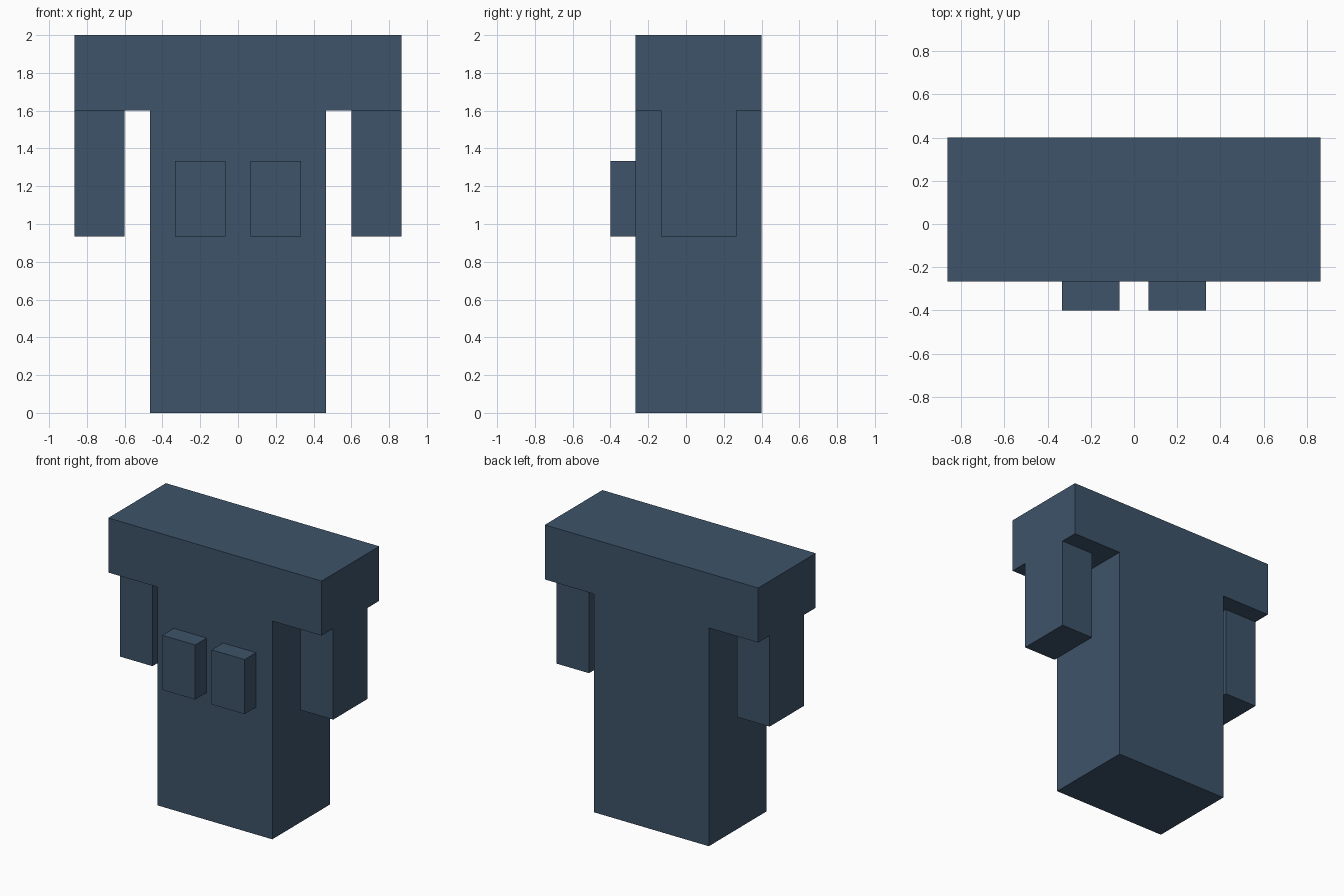
import bpy
import bmesh

cube = bpy.data.objects.get("Cube")
if cube:
    bpy.data.objects.remove(cube, do_unlink=True)

# Single slate blue material
slate = bpy.data.materials.new("slate_blue")
slate.use_nodes = True
COLOUR = (0.047, 0.087, 0.144, 1.0)
slate.diffuse_color = COLOUR
slate.node_tree.nodes["Principled BSDF"].inputs["Base Color"].default_value = COLOUR


def extrude_profile(name, outline, y_front, y_back):
    """Extrude an (x, z) outline from y_front to y_back."""
    bm = bmesh.new()
    face = bm.faces.new([bm.verts.new((x, y_front, z)) for x, z in outline])
    result = bmesh.ops.extrude_face_region(bm, geom=[face], use_keep_orig=True)
    moved = [v for v in result["geom"] if isinstance(v, bmesh.types.BMVert)]
    bmesh.ops.translate(bm, verts=moved, vec=(0, y_back - y_front, 0))
    bmesh.ops.recalc_face_normals(bm, faces=bm.faces)
    mesh = bpy.data.meshes.new(name)
    bm.to_mesh(mesh)
    bm.free()
    mesh.materials.append(slate)
    obj = bpy.data.objects.new(name, mesh)
    bpy.context.collection.objects.link(obj)
    return obj


def block(name, x, y, z):
    """Box spanning the given (min, max) ranges."""
    corners = [(x[0], z[0]), (x[1], z[0]), (x[1], z[1]), (x[0], z[1])]
    return extrude_profile(name, corners, y[0], y[1])


# T-shaped body: upright trunk with a wide top bar
half = [(0.465, 0.0), (0.465, 1.6), (0.865, 1.6), (0.865, 2.0)]
extrude_profile("body", half + [(-x, z) for x, z in reversed(half)], -0.267, 0.4)

# Hanging arms and raised front blocks, mirrored left and right
for side, s in (("left", 1), ("right", -1)):
    block(side + "_arm", sorted((s * 0.6, s * 0.865)), (-0.133, 0.267), (0.933, 1.6))
    block(side + "_front_block", sorted((s * 0.067, s * 0.333)), (-0.4, -0.267), (0.933, 1.333))
